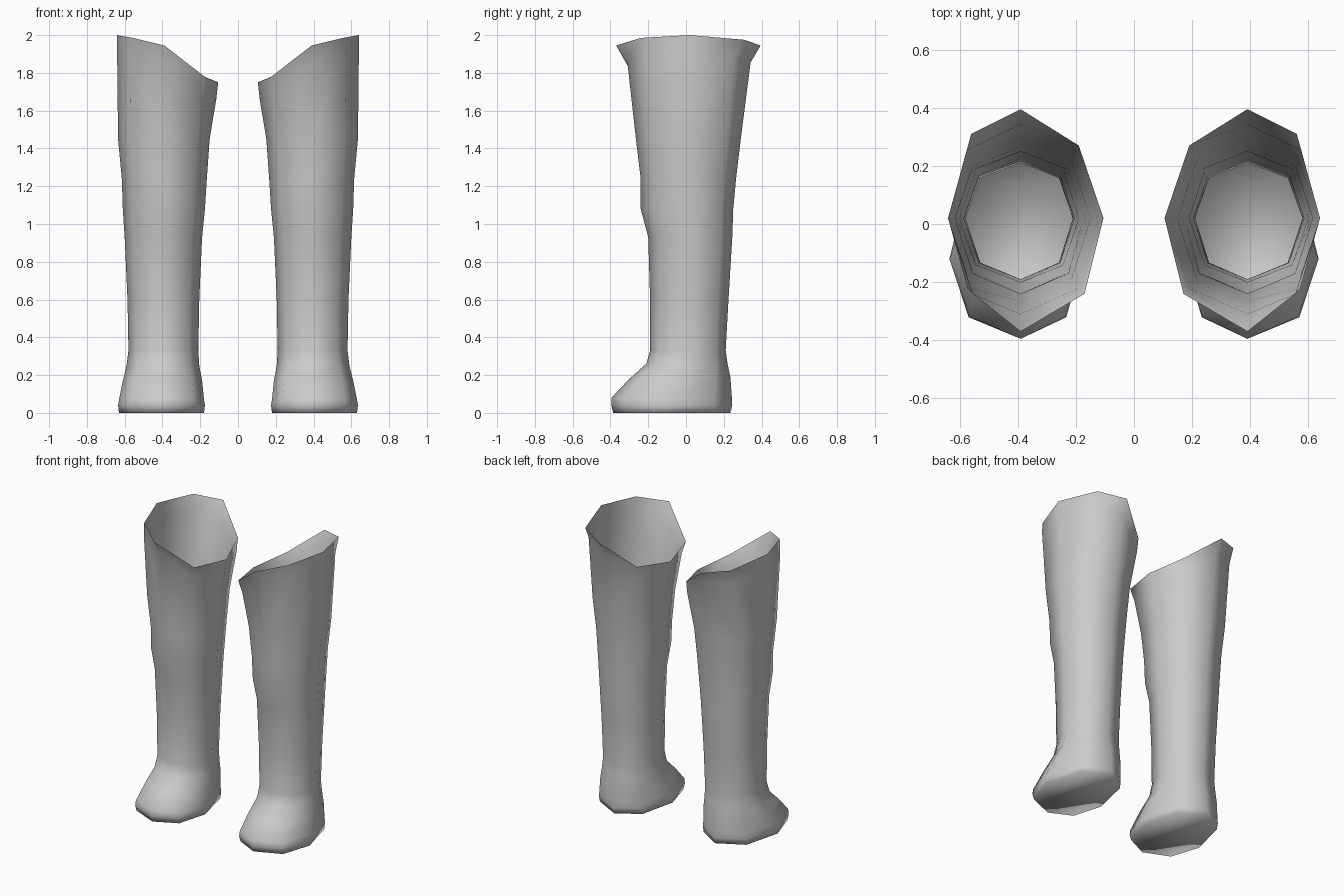
import bpy
import bmesh

default_cube = bpy.data.objects.get("Cube")
if default_cube:
    bpy.data.objects.remove(default_cube, do_unlink=True)

# Single matte grey
grey = bpy.data.materials.new("plain grey")
grey.use_nodes = True
colour = (0.6, 0.6, 0.6, 1)
grey.diffuse_color = colour
grey.node_tree.nodes["Principled BSDF"].inputs["Base Color"].default_value = colour

CENTRE = 0.39   # distance of each boot axis from the middle
DIAGONAL = 0.73  # how far the corner points reach between axis and side


def section(inner, outer, front, back, side_y, z_front, z_back, z_side):
    """Eight-sided section: front, outer, back and inner points with corners between."""
    def corner(x, y, z_end):
        return (CENTRE + (x - CENTRE) * DIAGONAL,
                side_y + (y - side_y) * DIAGONAL,
                (z_end + z_side) / 2)
    return [
        (CENTRE, front, z_front), corner(outer, front, z_front),
        (outer, side_y, z_side), corner(outer, back, z_back),
        (CENTRE, back, z_back), corner(inner, back, z_back),
        (inner, side_y, z_side), corner(inner, front, z_front),
    ]


def foot_sections():
    # inner, outer, front, back, side_y, z_front, z_back, z_side
    rows = [
        (0.18, 0.63, -0.385, 0.235, -0.11, 0, 0, 0),
        (0.175, 0.635, -0.395, 0.245, -0.12, 0.04, 0.04, 0.04),
        (0.18, 0.63, -0.395, 0.243, -0.11, 0.08, 0.08, 0.07),
        (0.19, 0.61, -0.30, 0.235, -0.05, 0.18, 0.19, 0.17),
        (0.205, 0.59, -0.21, 0.22, 0, 0.26, 0.26, 0.25),
    ]
    return [section(*row) for row in rows]


def shaft_sections():
    # height, inner, outer, front, back
    rows = [
        (0.33, 0.21, 0.58, -0.19, 0.21),
        (0.60, 0.205, 0.585, -0.19, 0.225),
        (0.93, 0.19, 0.60, -0.20, 0.245),
        (1.08, 0.175, 0.61, -0.24, 0.25),
        (1.24, 0.165, 0.615, -0.24, 0.265),
        (1.45, 0.15, 0.635, -0.265, 0.29),
    ]
    return [section(inner, outer, front, back, 0.02, z, z, z)
            for z, inner, outer, front, back in rows]


def rim_sections():
    # Slanted opening, high on the outside and low on the inside
    rim = [
        (0.39, -0.37, 1.945), (0.555, -0.24, 1.985),
        (0.64, 0.02, 2.0), (0.56, 0.31, 1.975),
        (0.39, 0.395, 1.945), (0.19, 0.27, 1.785),
        (0.105, 0.02, 1.75), (0.17, -0.24, 1.775),
    ]
    below = section(0.115, 0.64, -0.31, 0.342, 0.02, 1.85, 1.85, 1.85)
    # The section under the rim follows its slant
    below = [(x, y, top[2] - 0.09) for (x, y, z), top in zip(below, rim)]
    return [below, rim]


def build_boot(name, side):
    bm = bmesh.new()
    rings = [[bm.verts.new((side * x, y, z)) for x, y, z in ring]
             for ring in foot_sections() + shaft_sections() + rim_sections()]
    # Sole
    bm.faces.new(rings[0])
    # Walls
    for low, high in zip(rings, rings[1:]):
        for i in range(len(low)):
            j = (i + 1) % len(low)
            bm.faces.new((low[i], low[j], high[j], high[i]))
    bmesh.ops.recalc_face_normals(bm, faces=bm.faces)
    # An open shell must face away from its own axis
    sole = min(bm.faces, key=lambda f: f.calc_center_median().z)
    if sole.normal.z > 0:
        bmesh.ops.reverse_faces(bm, faces=bm.faces)
    for face in bm.faces:
        face.smooth = True
    mesh = bpy.data.meshes.new(name)
    bm.to_mesh(mesh)
    bm.free()
    mesh.materials.append(grey)
    boot = bpy.data.objects.new(name, mesh)
    bpy.context.collection.objects.link(boot)
    return boot


build_boot("left_boot", 1)
build_boot("right_boot", -1)
